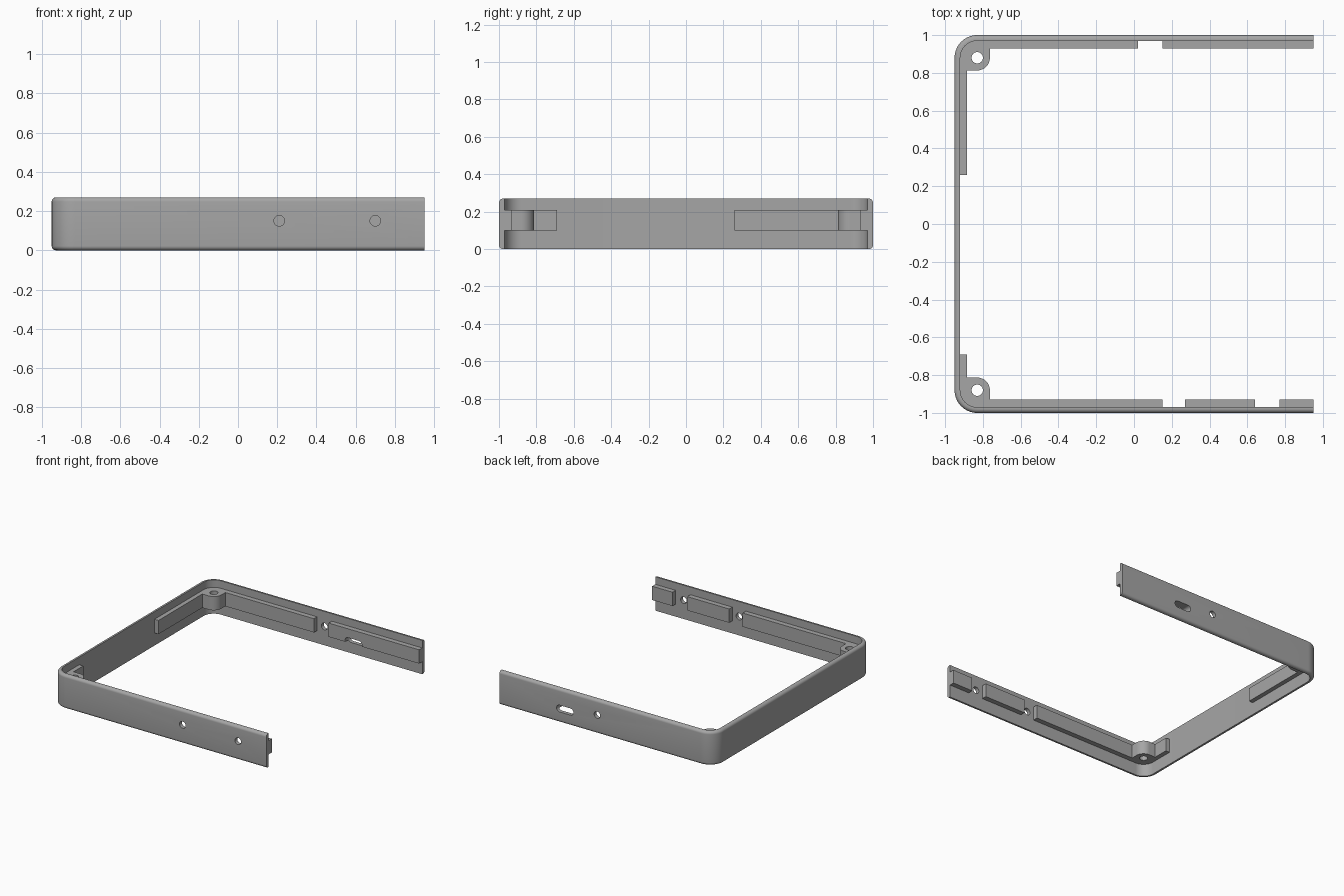
import bpy, bmesh
from math import sin, cos, pi
from mathutils import Matrix, Vector

if "Cube" in bpy.data.objects:
    bpy.data.objects.remove(bpy.data.objects["Cube"], do_unlink=True)

grey = bpy.data.materials.new("plain grey")
grey.use_nodes = True
grey.diffuse_color = (0.38, 0.38, 0.38, 1)
grey.node_tree.nodes["Principled BSDF"].inputs["Base Color"].default_value = (0.38, 0.38, 0.38, 1)

X, Y, H = 0.95, 1.0, 0.27      # half sizes and height
R, T, F = 0.12, 0.03, 0.022    # corner radius, wall thickness, edge fillet
LOW, HIGH = 0.10, 0.21         # rib band
RIB, SINK = 0.07, 0.015        # rib reach from outside, overlap into wall
CX, CY = -X + R, Y - R         # corner centre


def finish(bm, name):
    bmesh.ops.recalc_face_normals(bm, faces=bm.faces)
    mesh = bpy.data.meshes.new(name)
    bm.to_mesh(mesh)
    bm.free()
    ob = bpy.data.objects.new(name, mesh)
    bpy.context.collection.objects.link(ob)
    mesh.materials.append(grey)
    return ob


def select(ob):
    bpy.ops.object.select_all(action='DESELECT')
    ob.select_set(True)
    bpy.context.view_layer.objects.active = ob


def arc(cx, cy, r, a0, a1, n):
    return [(cx + r * cos(a0 + (a1 - a0) * i / n), cy + r * sin(a0 + (a1 - a0) * i / n))
            for i in range(n + 1)]


def prism(name, outline, z0, z1):
    bm = bmesh.new()
    face = bm.faces.new([bm.verts.new((x, y, z0)) for x, y in outline])
    top = bmesh.ops.extrude_face_region(bm, geom=[face])["geom"]
    bmesh.ops.translate(bm, vec=(0, 0, z1 - z0),
                        verts=[v for v in top if isinstance(v, bmesh.types.BMVert)])
    return finish(bm, name)


def box(name, x0, x1, y0, y1):
    return prism(name, [(x0, y0), (x1, y0), (x1, y1), (x0, y1)], LOW, HIGH)


def cut(ob, cutter):
    cutter.hide_render = True
    mod = ob.modifiers.new("cut", 'BOOLEAN')
    mod.operation, mod.solver, mod.object = 'DIFFERENCE', 'EXACT', cutter
    select(ob)
    bpy.ops.object.modifier_apply(modifier=mod.name)


def wall_cutter(x, y, z, r, half=0.0):
    """Round or slot-shaped cutter lying along y."""
    outline = arc(half, 0, r, -pi / 2, pi / 2, 12) + arc(-half, 0, r, pi / 2, 3 * pi / 2, 12)
    if half == 0:
        outline = arc(0, 0, r, 0, 2 * pi, 24)[:-1]
    ob = prism("cutter", outline, -0.1, 0.1)
    ob.data.transform(Matrix.Translation((x, y, z)) @ Matrix.Rotation(pi / 2, 4, 'X'))
    return ob


def wall_path(d):
    """U-shaped plan line at depth d inside the outer face."""
    return ([(X, Y - d)] + arc(CX, CY, R - d, pi / 2, pi, 14)
            + arc(CX, -CY, R - d, pi, 3 * pi / 2, 14) + [(X, -Y + d)])


# Swept wall with rounded outer edges
profile = [(F + x, F + z) for x, z in arc(0, 0, F, -pi / 2, -pi, 6)]
profile += [(d, H - z) for d, z in reversed(profile)]
profile += [(T, H), (T, 0)]
bm = bmesh.new()
rows = [[bm.verts.new((x, y, z)) for x, y in wall_path(d)] for d, z in profile]
for a, b in zip(rows, rows[1:] + rows[:1]):
    for i in range(len(a) - 1):
        bm.faces.new((a[i], a[i + 1], b[i + 1], b[i]))
for end in (0, -1):
    bm.faces.new([row[end] for row in rows])
wall = finish(bm, "frame_wall")

# Inner ribs
for i, (a, b) in enumerate([(CX + 0.05, 0.15), (0.27, 0.64), (0.77, X)]):
    box(f"front_rib_{i + 1}", a, b, -Y + SINK, -Y + RIB)
box("back_rib_inner", CX + 0.05, 0.02, Y - RIB, Y - SINK)
slotted_rib = box("back_rib_slotted", 0.15, X, Y - RIB, Y - SINK)
box("side_rib_long", -X + SINK, -X + RIB - 0.005, 0.26, CY - 0.05)
box("side_rib_short", -X + SINK, -X + RIB - 0.005, -CY + 0.05, -0.69)

# Corner screw bosses
bosses = []
for name, s in (("back", 1), ("front", -1)):
    r = 0.067
    outline = arc(CX, CY, r, -pi / 2, 0, 12) + [(CX + r, Y - SINK)]
    outline += arc(CX, CY, R - SINK, pi / 2, pi, 14) + [(-X + SINK, CY - r)]
    boss = prism(name + "_corner_boss", [(x, s * y) for x, y in outline], LOW, HIGH)
    hole = prism("cutter", arc(CX, s * CY, 0.03, 0, 2 * pi, 24)[:-1], 0.02, 0.25)
    cut(boss, hole)
    bpy.data.objects.remove(hole, do_unlink=True)
    bosses.append(boss)

# Wall holes and the port slot
for x, y in ((0.21, -Y), (0.70, -Y), (0.085, Y)):
    hole = wall_cutter(x, y, 0.15, 0.027)
    cut(wall, hole)
    bpy.data.objects.remove(hole, do_unlink=True)
slot = wall_cutter(0.37, Y, 0.112, 0.027, 0.048)
cut(wall, slot)
cut(slotted_rib, slot)
bpy.data.objects.remove(slot, do_unlink=True)

for ob in [wall, slotted_rib] + bosses:
    select(ob)
    bpy.ops.object.shade_smooth_by_angle(angle=0.6)
